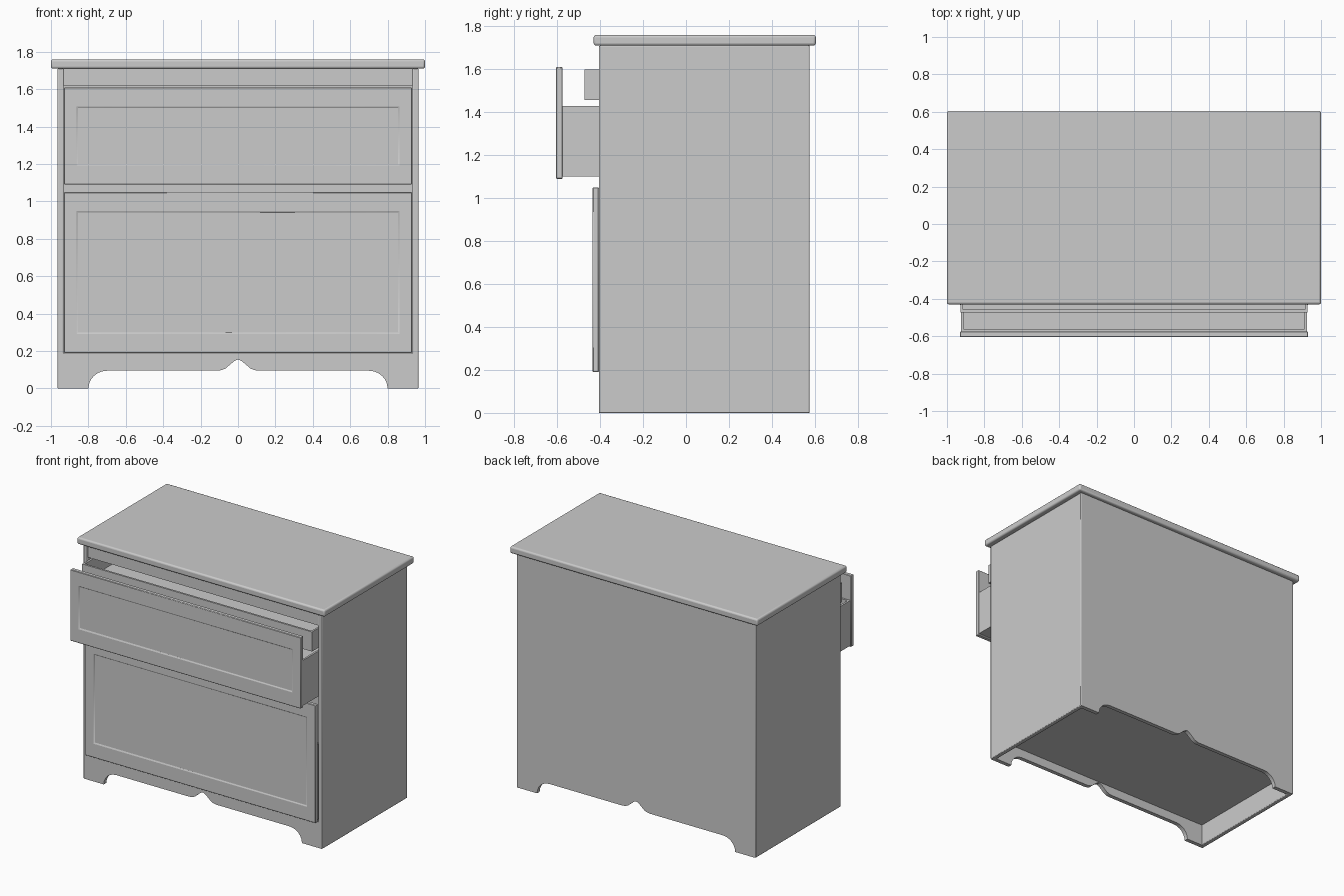
import bpy, bmesh, math
from mathutils import Vector

if "Cube" in bpy.data.objects:
    bpy.data.objects.remove(bpy.data.objects["Cube"])


def finish(name, bm, bevel=0.0, segs=2):
    bmesh.ops.recalc_face_normals(bm, faces=bm.faces[:])
    me = bpy.data.meshes.new(name)
    bm.to_mesh(me)
    bm.free()
    ob = bpy.data.objects.new(name, me)
    bpy.context.collection.objects.link(ob)
    if bevel:
        m = ob.modifiers.new("bevel", 'BEVEL')
        m.width, m.segments, m.limit_method = bevel, segs, 'ANGLE'
    bpy.ops.object.select_all(action='DESELECT')
    ob.select_set(True)
    bpy.context.view_layer.objects.active = ob
    bpy.ops.object.shade_smooth_by_angle(angle=math.radians(35))
    return ob


def add_box(bm, lo, hi):
    vs = bmesh.ops.create_cube(bm, size=1)["verts"]
    for v in vs:
        v.co = Vector([(l + h) / 2 + c * (h - l) for l, h, c in zip(lo, hi, v.co)])


def box(name, lo, hi, bevel=0.0, segs=2):
    bm = bmesh.new()
    add_box(bm, lo, hi)
    return finish(name, bm, bevel, segs)


def shaped_panel(name, half, top, y0, y1):
    """Upright panel whose lower edge has two feet and a pointed centre notch."""
    right = [(half, 0), (0.80, 0)]
    right += [(0.70 + 0.10 * math.cos(a), 0.095 * math.sin(a))
              for a in [math.radians(15 * i) for i in range(1, 7)]]
    right += [(0.11, 0.095), (0.085, 0.099), (0.065, 0.108), (0.04, 0.13), (0.015, 0.15)]
    pts = [(half, top)] + right + [(0, 0.155)]
    pts += [(-x, z) for x, z in reversed(right)] + [(-half, top)]
    bm = bmesh.new()
    f = bm.faces.new([bm.verts.new((x, y0, z)) for x, z in pts])
    ext = bmesh.ops.extrude_face_region(bm, geom=[f])["geom"]
    bmesh.ops.translate(bm, vec=(0, y1 - y0, 0),
                        verts=[v for v in ext if isinstance(v, bmesh.types.BMVert)])
    return finish(name, bm)


def drawer_front(name, y0, y1, z0, z1):
    """Slab with a slightly sunk rectangular field."""
    bm = bmesh.new()
    add_box(bm, (-0.93, y0, z0), (0.93, y1, z1))
    bm.normal_update()
    f = min(bm.faces, key=lambda f: f.calc_center_median().y)
    bmesh.ops.inset_region(bm, faces=[f], thickness=0.05)
    cz, hx, hz = (z0 + z1) / 2, 0.86, (z1 - z0) / 2 - 0.105
    for v in f.verts:
        v.co.x = math.copysign(hx, v.co.x)
        v.co.z = cz + math.copysign(hz, v.co.z - cz)
    bmesh.ops.inset_region(bm, faces=[f], thickness=0.003, depth=-0.006)
    return finish(name, bm, 0.004, 1)


def drawer_box(name, hx, y0, y1, z0, z1, t=0.02):
    """Open-topped tray: floor and four walls."""
    bm = bmesh.new()
    add_box(bm, (-hx, y0, z0), (hx, y1, z1))
    bm.normal_update()
    f = max(bm.faces, key=lambda f: f.calc_center_median().z)
    bmesh.ops.inset_region(bm, faces=[f], thickness=t)
    ext = bmesh.ops.extrude_face_region(bm, geom=[f])["geom"]
    bmesh.ops.delete(bm, geom=[f], context='FACES_ONLY')
    bmesh.ops.translate(bm, vec=(0, 0, z0 + t - z1),
                        verts=[v for v in ext if isinstance(v, bmesh.types.BMVert)])
    return finish(name, bm)


# Carcass
box("top_slab", (-1, -0.43, 1.71), (1, 0.605, 1.76), 0.012, 3)
for s, side in ((-1, "left"), (1, "right")):
    xs = sorted((s * 0.932, s * 0.965))
    box(side + "_side", (xs[0], -0.405, 0), (xs[1], 0.575, 1.71), 0.005)
shaped_panel("back_panel", 0.96, 1.71, 0.545, 0.575)
shaped_panel("front_apron", 0.96, 0.19, -0.405, -0.375)
box("top_rail", (-0.932, -0.40, 1.62), (0.932, -0.37, 1.71))
box("bottom_board", (-0.932, -0.376, 0.16), (0.932, 0.546, 0.185))

# Lower drawer, closed
drawer_front("lower_drawer_front", -0.435, -0.406, 0.19, 1.05)
drawer_box("lower_drawer_box", 0.92, -0.406, 0.53, 0.20, 0.75)

# Upper drawer, pulled out
drawer_front("upper_drawer_front", -0.605, -0.575, 1.09, 1.61)
drawer_box("upper_drawer_box", 0.925, -0.576, 0.36, 1.10, 1.43)

# Shallow inner tray above the upper drawer
drawer_box("inner_tray", 0.928, -0.472, 0.46, 1.457, 1.60)
